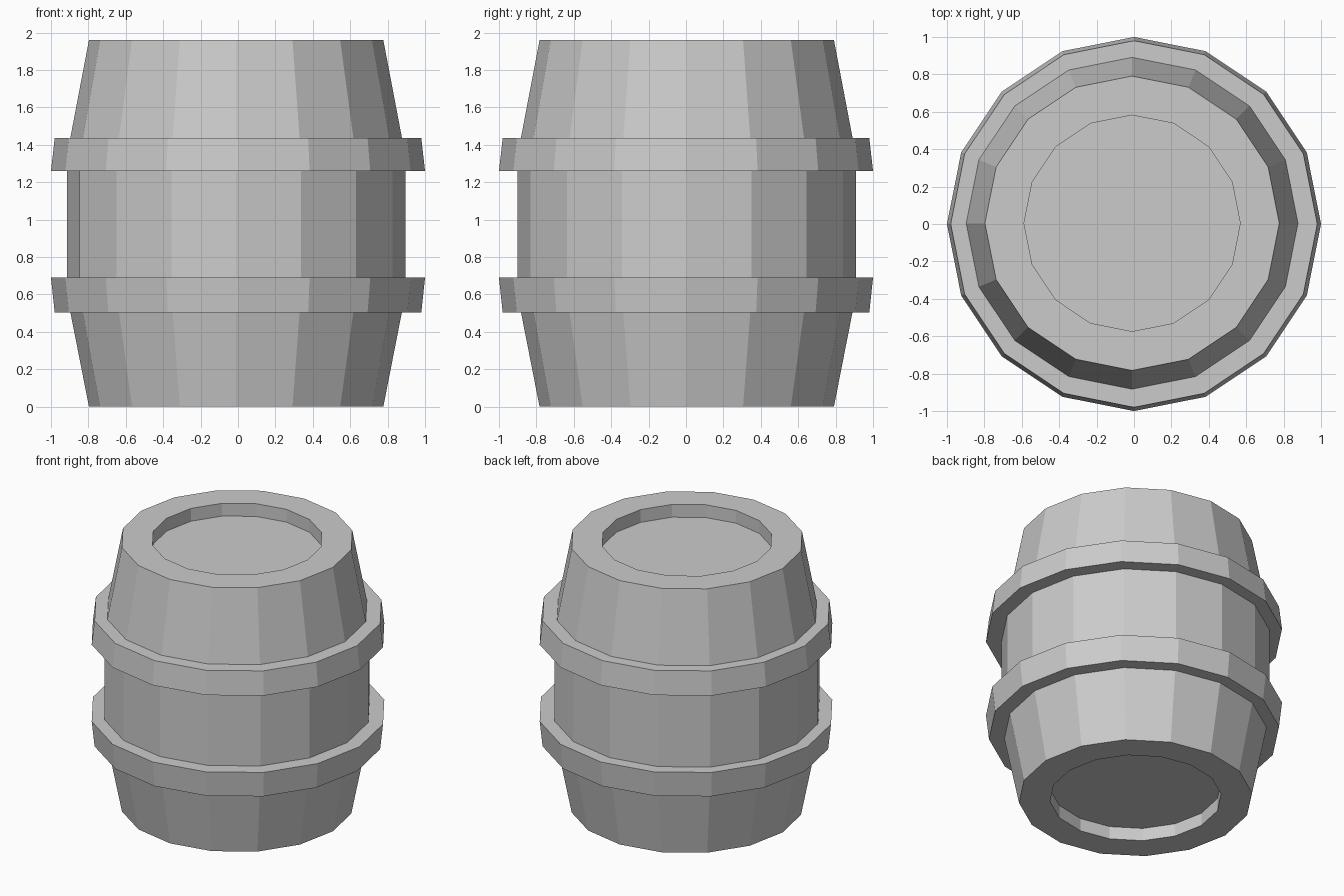
import bpy
import bmesh
from math import cos, sin, tau

SIDES = 16

default = bpy.data.objects.get("Cube")
if default:
    bpy.data.objects.remove(default, do_unlink=True)

grey = bpy.data.materials.new("plain grey")
grey.use_nodes = True
colour = (0.6, 0.6, 0.6, 1)
grey.diffuse_color = colour
grey.node_tree.nodes["Principled BSDF"].inputs["Base Color"].default_value = colour


def lathe(name, profile, closed, centre=(0, 0)):
    """Spin (radius, z) points into a flat-sided solid; closed makes a band, otherwise ends are capped."""
    bm = bmesh.new()
    rings = []
    for r, z in profile:
        rings.append([bm.verts.new((centre[0] + r * cos(tau * i / SIDES),
                                    centre[1] + r * sin(tau * i / SIDES), z))
                      for i in range(SIDES)])
    pairs = list(zip(rings, rings[1:]))
    if closed:
        pairs.append((rings[-1], rings[0]))
    else:
        bm.faces.new(rings[0])
        bm.faces.new(rings[-1])
    for a, b in pairs:
        for i in range(SIDES):
            j = (i + 1) % SIDES
            bm.faces.new((a[i], a[j], b[j], b[i]))
    bmesh.ops.recalc_face_normals(bm, faces=bm.faces)
    mesh = bpy.data.meshes.new(name)
    bm.to_mesh(mesh)
    bm.free()
    mesh.materials.append(grey)
    obj = bpy.data.objects.new(name, mesh)
    bpy.context.collection.objects.link(obj)
    return obj


# Barrel body with a recessed lid at each end
top = 1.96
recess = 0.095
lathe("barrel_body",
      [(0.578, recess), (0.578, 0), (0.787, 0), (0.905, 0.6),
       (0.905, 1.34), (0.787, top), (0.578, top), (0.578, top - recess)],
      closed=False, centre=(-0.01, 0.004))

# Hoops, each tapering away from the middle
lathe("lower_hoop", [(0.87, 0.503), (0.98, 0.503), (1.0, 0.69), (0.87, 0.69)], closed=True)
lathe("upper_hoop", [(0.87, 1.26), (1.0, 1.26), (0.98, 1.435), (0.87, 1.435)], closed=True)
